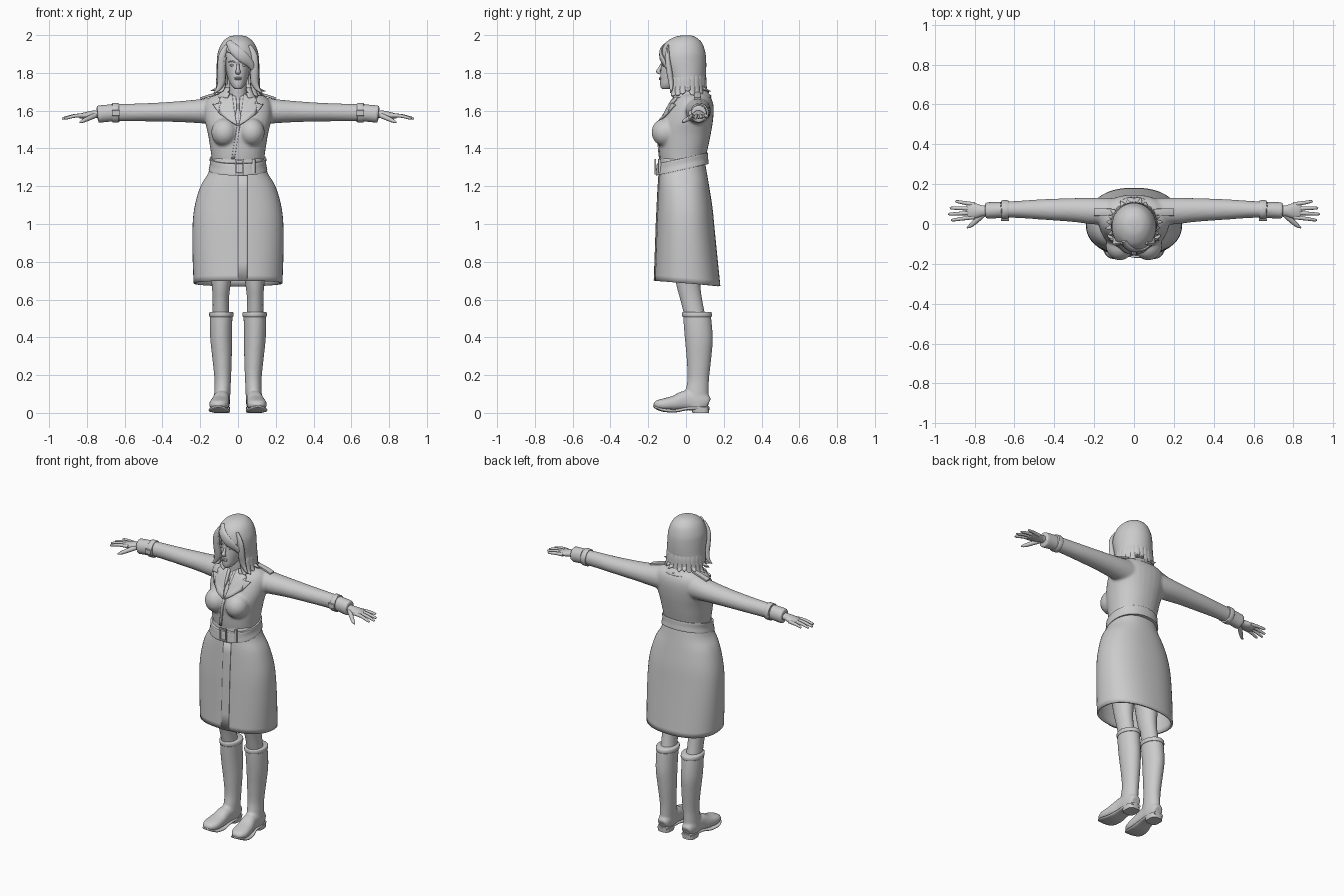
import bpy, bmesh, math, random
from mathutils import Vector
from mathutils.bvhtree import BVHTree

random.seed(4)


def blend(rows, n=4):
    """Catmull-Rom interpolation of tuples."""
    out = []
    for i in range(len(rows) - 1):
        p = [rows[max(0, min(len(rows) - 1, i + k))] for k in (-1, 0, 1, 2)]
        for s in range(n):
            t = s / n
            out.append(tuple(0.5 * (2 * b + (c - a) * t + (2 * a - 5 * b + 4 * c - d) * t * t
                                    + (3 * b - a - 3 * c + d) * t ** 3) for a, b, c, d in zip(*p)))
    return out + [tuple(rows[-1])]


def finish(name, bm, mirror=False, solid=0.0, solid_offset=-1):
    bmesh.ops.recalc_face_normals(bm, faces=bm.faces)
    me = bpy.data.meshes.new(name)
    bm.to_mesh(me)
    bm.free()
    ob = bpy.data.objects.new(name, me)
    bpy.context.collection.objects.link(ob)
    if solid:
        m = ob.modifiers.new("thickness", 'SOLIDIFY')
        m.thickness, m.offset = solid, solid_offset
    if mirror:
        ob.modifiers.new("mirror", 'MIRROR').use_mirror_merge = False
    return ob


def oval(c, u, v, a, b, seg, power):
    pts = []
    for i in range(seg):
        t = 2 * math.pi * i / seg
        x, y = math.cos(t), math.sin(t)
        pts.append(c + u * a * math.copysign(abs(x) ** (2 / power), x)
                   + v * b * math.copysign(abs(y) ** (2 / power), y))
    return pts


def skin(bm, rings, caps=True):
    vs = [[bm.verts.new(p) for p in r] for r in rings]
    n = len(rings[0])
    for r, s in zip(vs, vs[1:]):
        for i in range(n):
            bm.faces.new((r[i], r[(i + 1) % n], s[(i + 1) % n], s[i]))
    if caps:
        bm.faces.new(vs[0])
        bm.faces.new(vs[-1])


def stack(bm, rows, seg=32, power=2.0, caps=True, n=4, tilt=0.0):
    """Horizontal ovals; row = (z, y_front, y_back, half_x, centre_x)."""
    rings = []
    for r in blend([tuple(r) + (0.0,) * (5 - len(r)) for r in rows], n):
        z, f, k, hx, cx = r
        ring = oval(Vector((cx, (f + k) / 2, z)), Vector((1, 0, 0)), Vector((0, 1, 0)),
                    hx, (k - f) / 2, seg, power)
        for p in ring:
            p.z += tilt * p.y
        rings.append(ring)
    skin(bm, rings, caps)
    return bm


def tube(bm, rows, up, seg=12, power=2.0, n=4):
    """Ovals along a path; row = (x, y, z, half_width, half_height)."""
    rows = blend(rows, n)
    pts = [Vector(r[:3]) for r in rows]
    rings = []
    for i, r in enumerate(rows):
        t = (pts[min(i + 1, len(pts) - 1)] - pts[max(i - 1, 0)]).normalized()
        u = Vector(up).cross(t).normalized()
        rings.append(oval(pts[i], u, t.cross(u), max(r[3], .001), max(r[4], .001), seg, power))
    skin(bm, rings)
    return bm


def ball(bm, c, r):
    vs = bmesh.ops.create_uvsphere(bm, u_segments=20, v_segments=12, radius=1)["verts"]
    bmesh.ops.scale(bm, vec=r, verts=vs)
    bmesh.ops.translate(bm, vec=c, verts=vs)
    return bm


def fuse(ob, voxel, smooth):
    """Blend overlapping shells into one skin."""
    m = ob.modifiers.new("fuse", 'REMESH')
    m.mode, m.voxel_size, m.use_smooth_shade = 'VOXEL', voxel, True
    m = ob.modifiers.new("soften", 'SMOOTH')
    m.factor, m.iterations = 0.5, smooth


def panel(name, target, outline, off=0.003, mirror=False, thick=0.008):
    """Flat outline in x,z laid on the front of the target."""
    tree = BVHTree.FromObject(target, bpy.context.evaluated_depsgraph_get())
    bm = bmesh.new()
    bm.faces.new([bm.verts.new((x, 0, z)) for x, z in outline])
    bmesh.ops.triangulate(bm, faces=bm.faces[:])
    bmesh.ops.subdivide_edges(bm, edges=bm.edges[:], cuts=5, use_grid_fill=True)
    for v in bm.verts:
        hit = tree.ray_cast(Vector((v.co.x, -1, v.co.z)), Vector((0, 1, 0)))[0]
        if hit is None:
            hit = tree.find_nearest(v.co)[0]
        v.co.y = hit.y - off
    return finish(name, bm, mirror, thick, 0)


N = bmesh.new
Z, Y = (0, 0, 1), (0, 1, 0)

# Coat upper: torso, bust and sleeves fused
bm = stack(N(), [(1.30, -.13, .10, .135), (1.36, -.14, .107, .141), (1.42, -.145, .12, .15),
                 (1.48, -.148, .132, .16), (1.54, -.13, .142, .174), (1.60, -.10, .147, .18),
                 (1.645, -.075, .142, .172), (1.677, -.05, .125, .14), (1.697, -.03, .10, .085)], power=2.2)
for s in (1, -1):
    ball(bm, (s * .072, -.108, 1.485), (.07, .075, .075))
    tube(bm, [(s * x, y, z, a, b) for x, y, z, a, b in (
        (.10, .065, 1.60, .065, .075), (.20, .065, 1.597, .067, .064), (.30, .07, 1.595, .06, .056),
        (.45, .073, 1.592, .052, .049), (.60, .073, 1.59, .042, .046), (.68, .07, 1.587, .041, .046),
        (.745, .067, 1.581, .043, .047))], Z, seg=28)
coat = finish("coat_top", bm)
fuse(coat, .008, 5)

# Coat skirt
skirt = finish("coat_skirt", stack(N(), [
    (1.34, -.135, .10, .137), (1.27, -.14, .112, .157), (1.20, -.145, .124, .198), (1.10, -.15, .14, .228),
    (1.0, -.155, .15, .24), (.85, -.16, .165, .241), (.686, -.166, .182, .235)],
    seg=48, power=2.3, caps=False, tilt=-.08), solid=.012)
panel("skirt_front_overlap", skirt, [(0, 1.28), (.05, 1.28), (.05, .70), (0, .70)], .001)

# Lapels, collar and front edge
panel("lapel", coat, [(.03, 1.685), (.075, 1.685), (.10, 1.655), (.085, 1.638), (.132, 1.632),
                      (.10, 1.585), (.004, 1.52), (.02, 1.60)], .007, True, .01)
panel("shirt_collar", coat, [(.012, 1.685), (.034, 1.685), (.026, 1.60), (.016, 1.57), (.005, 1.62)], .005, True)
panel("front_edge", coat, [(-.004, 1.53), (.012, 1.53), (-.018, 1.345), (-.034, 1.345)], .002)
bm = stack(N(), [(1.715, -.05, .075, .062), (1.70, -.06, .10, .082), (1.665, -.075, .128, .115)],
           seg=40, caps=False)
bmesh.ops.delete(bm, geom=[f for f in bm.faces if abs(f.calc_center_median().x) < .045
                           and f.calc_center_median().y < 0], context='FACES')
finish("coat_collar", bm, solid=.01, solid_offset=1)
finish("shoulder_strap", tube(N(), [(.10, .06, 1.693, .016, .006), (.15, .06, 1.68, .018, .007),
                                    (.20, .06, 1.664, .019, .006)], Z, power=5), True)

# Belt, buckle and keeper loop
finish("belt", stack(N(), [(1.292, -.155, .115, .15), (1.294, -.16, .12, .155), (1.322, -.158, .117, .149),
                           (1.350, -.155, .116, .150), (1.352, -.15, .11, .145)], seg=48, power=2.2, tilt=.22))


def frame(name, x, z, w, h, y, r):
    bm = N()
    for s in (1, -1):
        tube(bm, [(x + s * w, y, z - h - r, r, r), (x + s * w, y, z + h + r, r, r)], Y, 8, 4, 1)
        tube(bm, [(x - w, y, z + s * h, r, r), (x + w, y, z + s * h, r, r)], Y, 8, 4, 1)
    return finish(name, bm)


frame("belt_buckle", .008, 1.303, .02, .036, -.163, .005)
finish("belt_loop", tube(N(), [(.083, -.14, 1.27, .009, .008), (.083, -.14, 1.345, .009, .008)], Y, 8, 4, 1))

# Sleeve straps with buckles
bm = tube(N(), [(.632, .072, 1.589, .044, .048), (.634, .072, 1.589, .048, .052),
                (.662, .071, 1.588, .048, .052), (.664, .071, 1.588, .044, .048)], Z, 28, n=2)
tube(bm, [(.628, .02, 1.588, .006, .016), (.668, .02, 1.588, .006, .016)], Z, 8, 4, 1)
finish("sleeve_strap", bm, True)

# Hands
bm = tube(N(), [(.72, .066, 1.582, .026, .022), (.76, .066, 1.581, .027, .02), (.79, .066, 1.577, .036, .019),
                (.825, .066, 1.572, .04, .015), (.84, .066, 1.57, .034, .01)], Z, 20)
for y0, y1, x1, z1 in ((.098, .113, .895, 1.566), (.077, .08, .922, 1.56), (.056, .05, .93, 1.557),
                       (.035, .02, .915, 1.558)):
    tube(bm, [(.80, y0, 1.574, .011, .011), ((.80 + x1) / 2, (y0 + y1) / 2, 1.573, .0095, .0095),
              (x1 - .006, y1, z1 + .002, .007, .007), (x1, y1, z1, .003, .003)], Z)
tube(bm, [(.755, .05, 1.575, .014, .014), (.79, .018, 1.56, .013, .013), (.82, -.008, 1.546, .01, .01),
          (.838, -.018, 1.538, .004, .004)], Z)
finish("hand", bm, True)

# Legs
finish("leg", stack(N(), [(1.10, -.09, .09, .075, .09), (.90, -.08, .09, .075, .09), (.70, -.055, .076, .052, .089),
                          (.60, -.03, .085, .043, .091), (.50, -.005, .105, .045, .09)], seg=28), True)

# Boots: shaft and foot fused, rim, sole and heel
bm = stack(N(), [(.528, -.016, .13, .06, .088), (.46, -.012, .138, .059, .09), (.38, -.005, .142, .057, .089),
                 (.28, .004, .133, .051, .084), (.18, .008, .122, .044, .081), (.11, -.004, .12, .043, .083),
                 (.03, -.01, .118, .042, .086)], seg=32)
tube(bm, [(.085, .117, .045, .03, .035), (.085, .08, .06, .042, .05), (.088, .0, .066, .043, .052),
          (.095, -.06, .052, .05, .04), (.101, -.12, .045, .052, .031), (.104, -.155, .043, .038, .023),
          (.105, -.172, .042, .016, .01)], Z, 28, 2.4)
boot = finish("boot", bm)
fuse(boot, .007, 5)
boot.modifiers.new("mirror", 'MIRROR').use_mirror_merge = False
finish("boot_rim", stack(N(), [(.508, -.016, .133, .061, .088), (.512, -.02, .137, .064, .088),
                               (.530, -.021, .136, .064, .088), (.535, -.017, .131, .06, .088)], seg=32, n=2), True)
bm = tube(N(), [(.105, -.172, .036, .016, .005), (.104, -.155, .026, .041, .007), (.101, -.12, .015, .055, .009),
                (.095, -.06, .011, .053, .009), (.088, .0, .022, .044, .009), (.086, .06, .026, .043, .01),
                (.085, .122, .026, .032, .01)], Z, 24, 3)
stack(bm, [(0, .035, .122, .040, .086), (.03, .025, .124, .043, .086)], 28, 3, n=1)
finish("boot_sole", bm, True)

# Neck and head
finish("neck", stack(N(), [(1.62, -.07, .06, .062), (1.67, -.062, .05, .052), (1.72, -.065, .04, .045),
                           (1.78, -.06, .05, .047)]))
finish("head", stack(N(), [(1.714, -.122, -.08, .012), (1.72, -.132, -.06, .024), (1.74, -.137, -.02, .039),
                           (1.77, -.137, .05, .053), (1.81, -.134, .08, .064), (1.85, -.129, .088, .069),
                           (1.90, -.118, .085, .071), (1.95, -.08, .06, .055), (1.975, -.03, .03, .02)], power=2.1))
finish("nose", tube(N(), [(0, -.122, 1.855, .007, .008), (0, -.138, 1.825, .008, .009),
                          (0, -.147, 1.808, .013, .011), (0, -.136, 1.797, .012, .007)], Y))
bm = ball(N(), (0, -.136, 1.774), (.021, .008, .004))
finish("lips", ball(bm, (0, -.136, 1.767), (.018, .008, .005)))
finish("eye", ball(N(), (.03, -.118, 1.84), (.014, .008, .006)), True)
finish("eyebrow", tube(N(), [(.013, -.128, 1.856, .002, .003), (.033, -.121, 1.862, .003, .004),
                             (.052, -.104, 1.857, .001, .002)], Z, 8), True)

# Hair cap with a slanted face opening
bm = stack(N(), [(1.999, -.015, .02, .012), (1.99, -.06, .05, .05), (1.96, -.108, .084, .084),
                 (1.91, -.131, .102, .106), (1.86, -.134, .107, .112), (1.80, -.115, .106, .113),
                 (1.75, -.095, .10, .114), (1.715, -.075, .09, .105)], seg=64, n=6, caps=False)
bmesh.ops.contextual_create(bm, geom=[v for v in bm.verts if v.co.z > 1.9985])
gone = []
for f in bm.faces:
    c = f.calc_center_median()
    if c.y < 0 and abs(c.x) < .074 and c.z < min(1.925, 1.885 - .5 * c.x):
        gone.append(f)
bmesh.ops.delete(bm, geom=gone, context='FACES')
finish("hair_cap", bm, solid=.012)

# Fringe and face-framing locks
bm = tube(N(), [(-.05, -.085, 1.965, .014, .008), (-.02, -.122, 1.925, .028, .012), (.025, -.13, 1.885, .03, .011),
                (.066, -.108, 1.845, .02, .01), (.088, -.085, 1.80, .005, .005)], Y)
for s in (1, -1):
    tube(bm, [(s * .06, -.095, 1.945, .01, .006), (s * .084, -.098, 1.89, .019, .012),
              (s * .088, -.09, 1.82, .021, .016), (s * .088, -.08, 1.755, .02, .014),
              (s * .105, -.078, 1.715, .012, .008), (s * .128, -.082, 1.695, .002, .002)], Y)
finish("hair_fringe", bm)

# Flicked hair ends around sides and back
bm = N()
for i in range(19):
    a = math.radians(52 + i * 256 / 18)
    d = Vector((math.sin(a), -math.cos(a), 0))
    e, low = random.uniform(-.008, .01), random.uniform(-.018, .018)
    path = ((.085, 1.84, .02, .012), (.103, 1.775, .023, .012), (.106, 1.725, .022, .012),
            (.117, 1.70 + low, .014, .008), (.138 + e, 1.692 + low, .002, .002))
    tube(bm, [(d.x * r, d.y * r * .93, z, w, h) for r, z, w, h in path], d, 10)
finish("hair_ends", bm)

# Smooth shading with sharp creases kept
for ob in bpy.context.scene.objects:
    ob.select_set(True)
bpy.context.view_layer.objects.active = coat
bpy.ops.object.shade_smooth_by_angle(angle=math.radians(45))
